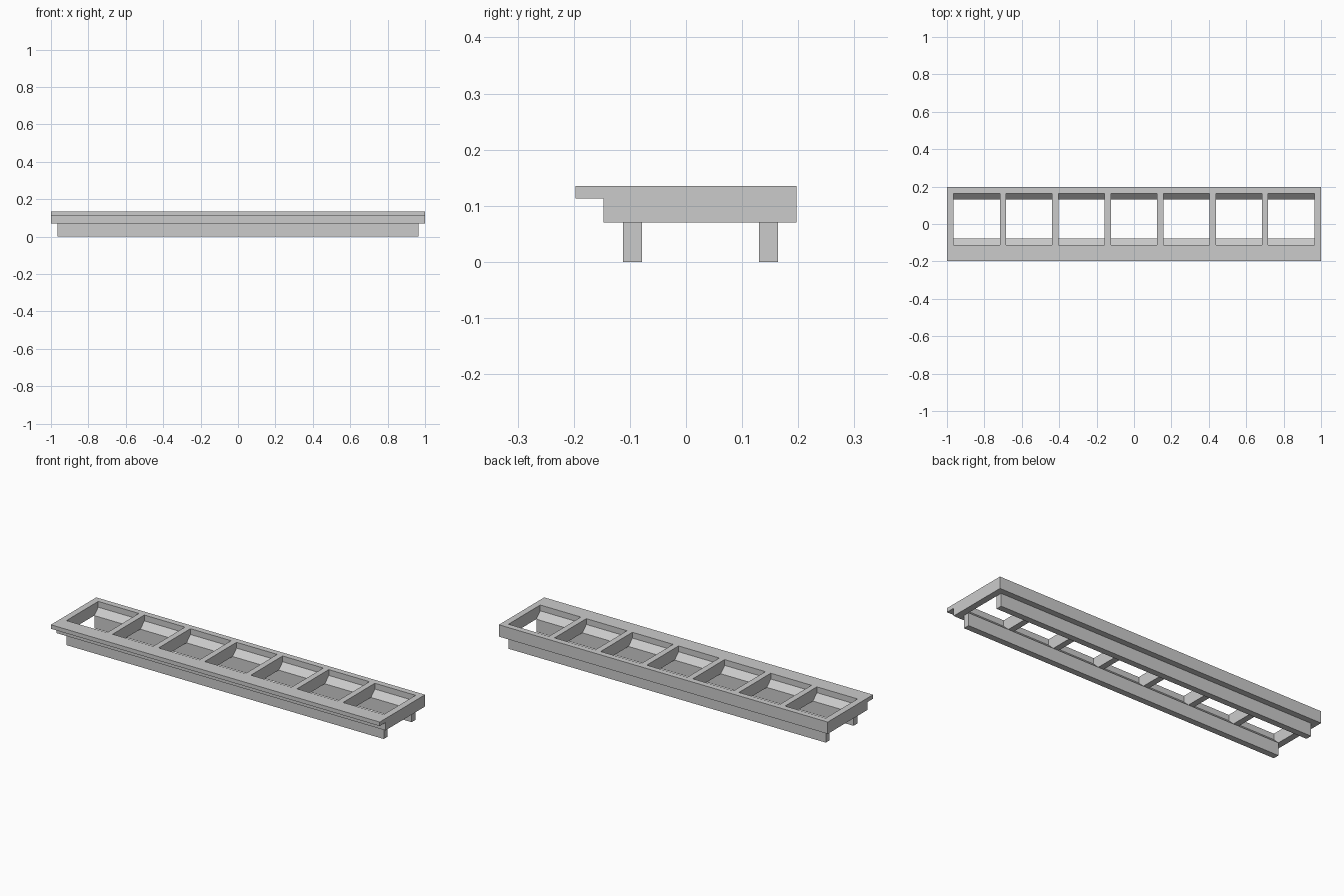
import bpy, bmesh

cube = bpy.data.objects.get("Cube")
if cube:
    bpy.data.objects.remove(cube, do_unlink=True)

mat = bpy.data.materials.new("plain grey")
mat.use_nodes = True
grey = (0.6, 0.6, 0.6, 1)
mat.diffuse_color = grey
mat.node_tree.nodes["Principled BSDF"].inputs["Base Color"].default_value = grey


def extrude_profile(name, profile, x0, x1):
    """Sweep a closed (y, z) profile along x from x0 to x1."""
    bm = bmesh.new()
    base = bm.faces.new([bm.verts.new((x0, y, z)) for y, z in profile])
    ext = bmesh.ops.extrude_face_region(bm, geom=[base])
    verts = [g for g in ext["geom"] if isinstance(g, bmesh.types.BMVert)]
    bmesh.ops.translate(bm, vec=(x1 - x0, 0, 0), verts=verts)
    bmesh.ops.recalc_face_normals(bm, faces=bm.faces)
    mesh = bpy.data.meshes.new(name)
    bm.to_mesh(mesh)
    bm.free()
    mesh.materials.append(mat)
    obj = bpy.data.objects.new(name, mesh)
    bpy.context.collection.objects.link(obj)
    return obj


def rect(y0, y1, z0, z1):
    return [(y0, z0), (y1, z0), (y1, z1), (y0, z1)]


BOTTOM, TOP = 0.07, 0.135
FRONT, BACK = -0.197, 0.197
IN_FRONT, IN_BACK = -0.112, 0.164    # opening edges
INNER_X = 0.965                      # inside of the end bars
CELLS, BAR = 7, 0.033
RAIL, SLOPE_TOP = 0.034, 0.103

# Long beams of the frame, the front one with an overhanging lip
extrude_profile("front_beam", [(FRONT, TOP), (FRONT, 0.113), (-0.147, 0.113),
                               (-0.147, BOTTOM), (IN_FRONT, BOTTOM), (IN_FRONT, TOP)], -1, 1)
extrude_profile("back_beam", rect(IN_BACK, BACK, BOTTOM, TOP), -1, 1)

# End bars and dividers between the openings
bar = rect(IN_FRONT, IN_BACK, BOTTOM, TOP)
extrude_profile("right_end_bar", bar, -1, -INNER_X)
extrude_profile("left_end_bar", bar, INNER_X, 1)
cell = (2 * INNER_X - (CELLS - 1) * BAR) / CELLS
for i in range(1, CELLS):
    x = -INNER_X + i * (cell + BAR) - BAR
    extrude_profile(f"divider_{i}", bar, x, x + BAR)

# Support rails, with tops sloping up to the inside of the beams
for name, outer, inward in (("front_rail", IN_FRONT, 1), ("back_rail", IN_BACK, -1)):
    inner = outer + inward * RAIL
    extrude_profile(name, [(outer, 0), (inner, 0), (inner, BOTTOM), (outer, SLOPE_TOP)],
                    -INNER_X, INNER_X)
